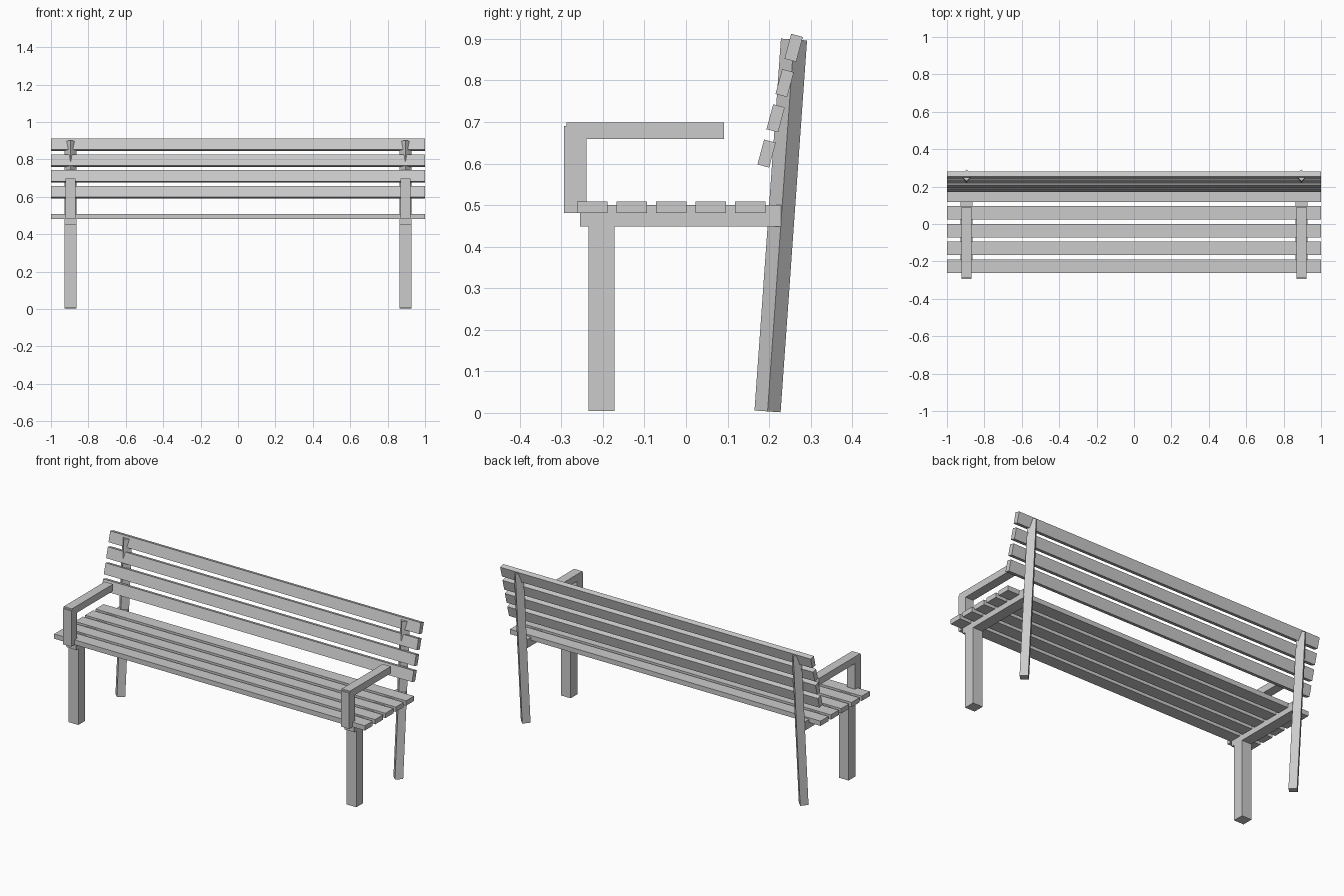
import bpy
import math
from mathutils import Matrix, Vector

if "Cube" in bpy.data.objects:
    bpy.data.objects.remove(bpy.data.objects["Cube"])

grey = bpy.data.materials.new("grey_paint")
grey.diffuse_color = (0.6, 0.6, 0.6, 1)
grey.use_nodes = True
grey.node_tree.nodes["Principled BSDF"].inputs["Base Color"].default_value = grey.diffuse_color


def box(name, center, size, tilt=0.0, spin=0.0):
    """Box spun about its own length (z), then tilted back about x."""
    bpy.ops.mesh.primitive_cube_add(size=1)
    ob = bpy.context.object
    ob.name = name
    ob.data.transform(Matrix.Translation(Vector(center))
                      @ Matrix.Rotation(-tilt, 4, 'X')
                      @ Matrix.Rotation(spin, 4, 'Z')
                      @ Matrix.Diagonal((*size, 1)))
    ob.data.materials.append(grey)
    return ob


def span(name, x, width, y0, y1, z0, z1):
    """Upright box from its extents."""
    return box(name, (x, (y0 + y1) / 2, (z0 + z1) / 2), (width, y1 - y0, z1 - z0))


# Seat slats
for i in range(5):
    y = -0.262 + 0.095 * i
    span(f"seat_slat_{i + 1}", 0, 2.0, y, y + 0.073, 0.481, 0.509)

# Backrest slats, leaning further than the posts
for i in range(4):
    box(f"back_slat_{i + 1}", (0, 0.194 + 0.0217 * i, 0.624 + 0.0848 * i),
        (2.0, 0.029, 0.062), tilt=math.radians(15))

# Two end frames
lean = math.atan2(0.064, 0.9)
for side, x in (("left", -0.895), ("right", 0.895)):
    span(f"{side}_front_leg", x, 0.063, -0.235, -0.172, 0.005, 0.449)
    span(f"{side}_seat_rail", x, 0.063, -0.255, 0.229, 0.449, 0.5)
    span(f"{side}_arm_post", x, 0.053, -0.293, -0.239, 0.481, 0.69)
    span(f"{side}_armrest", x, 0.053, -0.287, 0.091, 0.659, 0.699)
    # square post turned corner-forward
    box(f"{side}_back_post", (x, 0.228, 0.451), (0.0445, 0.0445, 0.897),
        tilt=lean, spin=math.radians(45))
